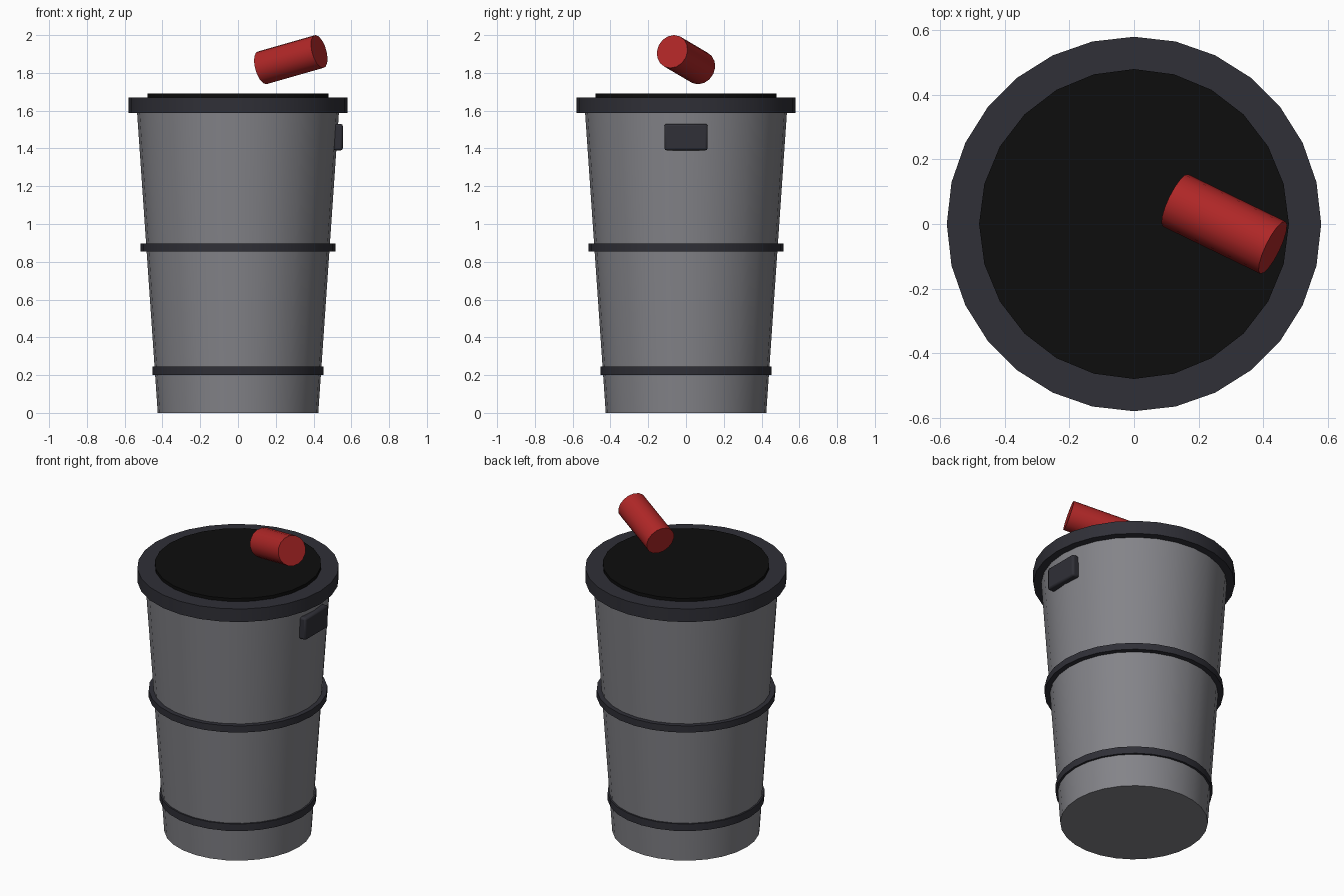
import bpy, math
from mathutils import Vector

if "Cube" in bpy.data.objects:
    bpy.data.objects.remove(bpy.data.objects["Cube"])


def material(name, rgb):
    m = bpy.data.materials.new(name)
    m.diffuse_color = (*rgb, 1)
    m.use_nodes = True
    m.node_tree.nodes["Principled BSDF"].inputs["Base Color"].default_value = m.diffuse_color
    return m


GREY = material("bin grey", (0.23, 0.23, 0.25))
DARK = material("dark trim", (0.029, 0.029, 0.038))
BLACK = material("black opening", (0.004, 0.004, 0.004))
RED = material("can red", (0.43, 0.02, 0.02))


def finish(name, mat):
    ob = bpy.context.object
    ob.name = ob.data.name = name
    ob.data.materials.append(mat)
    bpy.ops.object.shade_smooth_by_angle(angle=math.radians(30))
    return ob


def drum(name, mat, sides, r0, r1, z0, z1):
    """Upright tapered drum with a corner on the x axis."""
    bpy.ops.mesh.primitive_cone_add(vertices=sides, radius1=r0, radius2=r1, depth=z1 - z0,
                                    location=(0, 0, (z0 + z1) / 2))
    return finish(name, mat)


# Tapered bin body
drum("bin_body", GREY, 28, 0.425, 0.535, 0, 1.6)

# Reinforcing bands and top rim
drum("lower_band", DARK, 28, 0.452, 0.452, 0.20, 0.245)
drum("middle_band", DARK, 28, 0.515, 0.515, 0.855, 0.897)
drum("top_rim", DARK, 28, 0.58, 0.58, 1.587, 1.67)

# Black opening disc
drum("opening", BLACK, 24, 0.48, 0.48, 1.65, 1.69)

# Handle plate on the right side
bpy.ops.mesh.primitive_cube_add(size=1, location=(0.53, 0, 1.46))
plate = bpy.context.object
plate.scale = (0.05, 0.23, 0.14)
bpy.ops.object.transform_apply(location=False, rotation=False, scale=True)
bevel = plate.modifiers.new("soft edges", 'BEVEL')
bevel.width = 0.012
bevel.segments = 2
finish("handle_plate", DARK)

# Red can hovering over the opening
start, end = Vector((0.129, 0.073, 1.827)), Vector((0.43, -0.073, 1.913))
axis = end - start
bpy.ops.mesh.primitive_cylinder_add(vertices=16, radius=0.09, depth=axis.length,
                                    location=(start + end) / 2,
                                    rotation=axis.to_track_quat('Z', 'Y').to_euler())
finish("red_can", RED)
